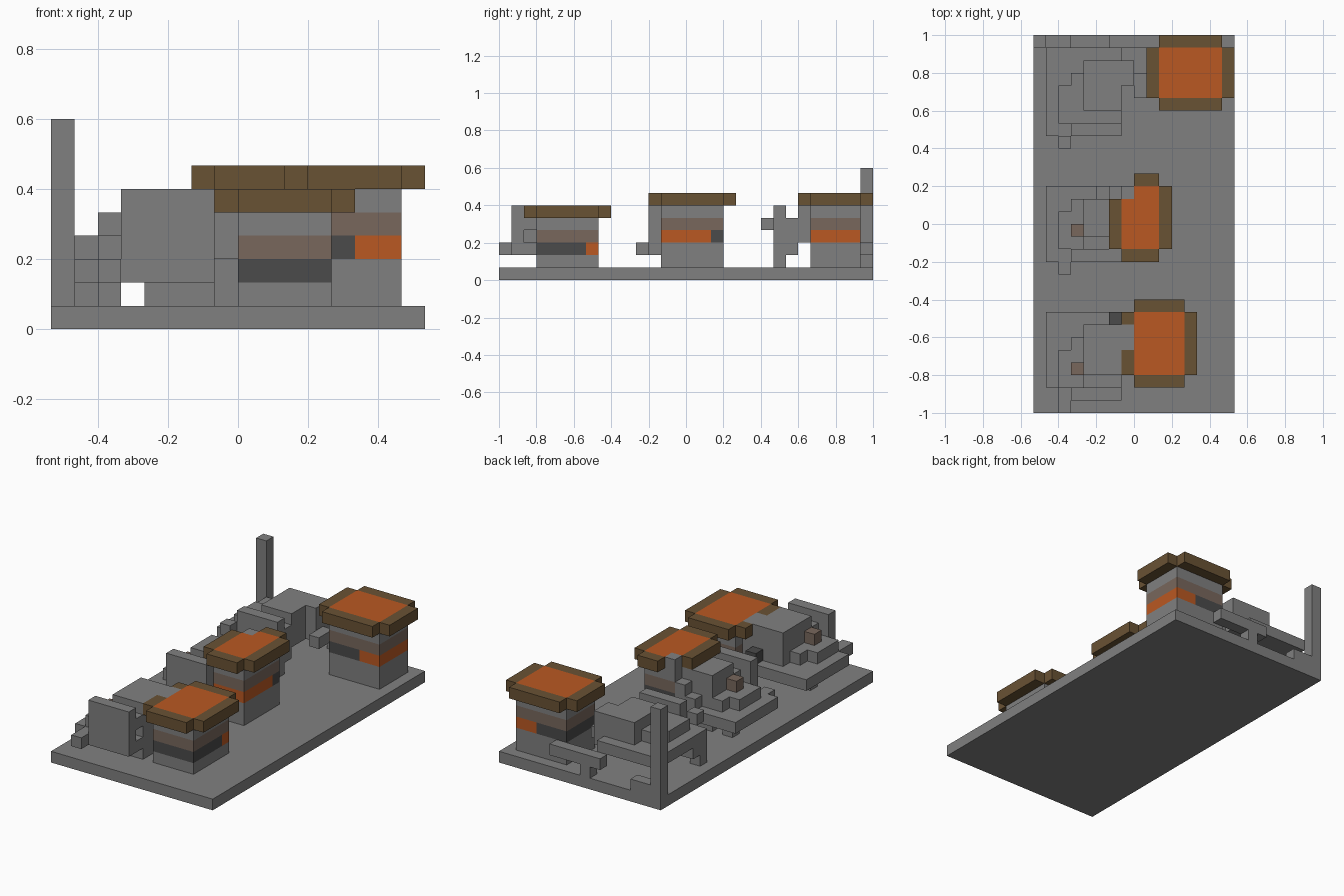
import bpy
import bmesh
from mathutils import Matrix, Vector

default_cube = bpy.data.objects.get("Cube")
if default_cube:
    bpy.data.objects.remove(default_cube, do_unlink=True)

UNIT = 1 / 15                  # one block of the modelling grid
ORIGIN = Vector((8, 15, 0))    # grid point that lies on the world origin


def make_material(name, red, green, blue):
    material = bpy.data.materials.new(name)
    material.use_nodes = True
    color = (red, green, blue, 1)
    material.diffuse_color = color
    material.node_tree.nodes["Principled BSDF"].inputs["Base Color"].default_value = color
    return material


grey = make_material("stone grey", .216, .216, .216)
dark = make_material("dark grey", .069, .069, .069)
orange = make_material("orange", .49, .098, .016)
brown = make_material("brown", .141, .084, .034)
taupe = make_material("taupe", .188, .136, .107)


def blocks(name, material, *boxes, shift=(0, 0, 0)):
    """One object made of boxes, each given as x, y and z ranges in grid units."""
    mesh = bpy.data.meshes.new(name)
    bm = bmesh.new()
    for x0, x1, y0, y1, z0, z1 in boxes:
        low, high = Vector((x0, y0, z0)), Vector((x1, y1, z1))
        centre = ((low + high) / 2 + Vector(shift) - ORIGIN) * UNIT
        size = (high - low) * UNIT
        bmesh.ops.create_cube(bm, size=1, matrix=Matrix.Translation(centre) @ Matrix.Diagonal((*size, 1)))
    bm.to_mesh(mesh)
    bm.free()
    mesh.materials.append(material)
    obj = bpy.data.objects.new(name, mesh)
    bpy.context.collection.objects.link(obj)
    return obj


def tower(name, x0, x1, y0, y1, band):
    """Square tower walls: plain foot, coloured band gap, taupe course, plain neck."""
    blocks(name + "_walls", grey,
           (x0, x1, y0, y1, 1, band),
           (x0, x1, y0, y1, band + 2, band + 3))
    blocks(name + "_taupe_course", taupe, (x0, x1, y0, y1, band + 1, band + 2))


def machine(name, shift, cap_start):
    """Platform on short feet, with a front panel and a large housing."""
    blocks(name + "_platform", grey,
           (1, 7, 2, 8, 2, 3), (2, 7, 1, 2, 2, 3), shift=shift)
    blocks(name + "_front_panel", grey, (3, 7, 1, 2, 3, 6), shift=shift)
    blocks(name + "_panel_link", grey, (4, 7, 2, 3, 4, 5), shift=shift)
    blocks(name + "_housing", grey,
           (4, 7, 3, 7, 3, 6), (7, 8, cap_start, 7, 3, 6), shift=shift)
    blocks(name + "_side_steps", grey,
           (2, 3, 2, 5, 3, 4), (3, 4, 2, 6, 3, 4), shift=shift)


# Ground slab and corner post
blocks("ground_slab", grey, (0, 16, 0, 30, 0, 1))
blocks("corner_post", grey, (0, 1, 29, 30, 1, 9))

# Front tower
tower("front_tower", 8, 12, 3, 8, band=2)
blocks("front_tower_dark_band", dark, (8, 12, 3, 7, 2, 3), (8, 10, 7, 8, 2, 3))
blocks("front_tower_orange_band", orange, (10, 12, 7, 8, 2, 3))
blocks("front_roof_top", orange, (8, 12, 3, 8, 5, 6))
blocks("front_roof_rim", brown,
       (8, 12, 2, 3, 5, 6), (8, 12, 8, 9, 5, 6), (12, 13, 3, 8, 5, 6),
       (7, 8, 3, 5, 5, 6), (7, 8, 7, 8, 5, 6))

# Middle tower
tower("middle_tower", 7, 10, 13, 18, band=3)
blocks("middle_tower_orange_band", orange, (7, 10, 13, 17, 3, 4))
blocks("middle_tower_dark_band", dark, (7, 10, 17, 18, 3, 4))
blocks("middle_roof_top", orange, (7, 10, 13, 17, 6, 7), (8, 10, 17, 18, 6, 7))
blocks("middle_roof_rim", brown,
       (7, 10, 12, 13, 6, 7), (8, 10, 18, 19, 6, 7),
       (10, 11, 13, 18, 6, 7), (6, 7, 13, 17, 6, 7))
blocks("middle_roof_corner", grey, (7, 8, 17, 18, 6, 7))

# Back tower
tower("back_tower", 10, 15, 25, 29, band=3)
blocks("back_tower_dark_band", dark, (10, 13, 25, 29, 3, 4))
blocks("back_tower_orange_band", orange, (13, 15, 25, 29, 3, 4))
blocks("back_roof_top", orange, (10, 15, 25, 29, 6, 7))
blocks("back_roof_rim", brown,
       (10, 15, 24, 25, 6, 7), (10, 15, 29, 30, 6, 7),
       (9, 10, 25, 29, 6, 7), (15, 16, 25, 29, 6, 7))

# Front and middle machines share a nozzle, feet and a taupe chimney
for name, along in (("front_machine", 0), ("middle_machine", 11)):
    shift = (0, along, 0)
    if along == 0:
        machine(name, shift, cap_start=5)
    else:
        # The middle machine is one block shorter behind its housing
        blocks(name + "_platform", grey, (1, 7, 12, 18, 2, 3))
        blocks(name + "_front_panel", grey, (3, 7, 12, 13, 3, 6))
        blocks(name + "_panel_link", grey, (4, 7, 13, 14, 4, 5))
        blocks(name + "_housing", grey, (4, 7, 14, 17, 3, 6))
        blocks(name + "_side_steps", grey, (2, 3, 13, 16, 3, 4), (3, 4, 13, 17, 3, 4))
        blocks(name + "_back_steps", grey, (6, 7, 17, 18, 3, 5), (5, 6, 17, 18, 3, 4))
    blocks(name + "_nozzle", grey, (2, 3, 0, 1, 2, 3), shift=shift)
    blocks(name + "_chimney", taupe, (3, 4, 3, 4, 4, 5), shift=shift)
    blocks(name + "_feet", grey, (4, 7, 3, 6, 1, 2), (2, 3, 5, 6, 1, 2), shift=shift)

blocks("front_machine_dark_block", dark, (6, 7, 7, 8, 3, 4))

# Back machine stands one block higher on legs
blocks("back_machine_platform", grey, (1, 7, 22, 29, 3, 4))
blocks("back_machine_panel", grey, (3, 7, 22, 23, 4, 6))
blocks("back_machine_link", grey, (3, 7, 23, 24, 4, 5))
blocks("back_machine_housing", grey, (4, 7, 24, 28, 4, 6), (7, 8, 26, 28, 3, 6))
blocks("back_machine_side_steps", grey, (2, 3, 23, 26, 4, 5), (3, 4, 23, 27, 4, 5))
blocks("back_machine_nozzle", grey, (2, 3, 21, 22, 4, 5))
blocks("back_machine_legs", grey,
       (1, 2, 22, 23, 1, 3), (6, 7, 22, 23, 1, 3), (1, 7, 23, 24, 2, 3))
blocks("back_machine_coupling", grey, (8, 9, 25, 27, 3, 4))

# Low rail and kerb along the back edge
blocks("back_rail", grey, (6, 11, 29, 30, 2, 3))
blocks("back_kerb", grey, (1, 3, 29, 30, 1, 2), (7, 8, 29, 30, 1, 2))
